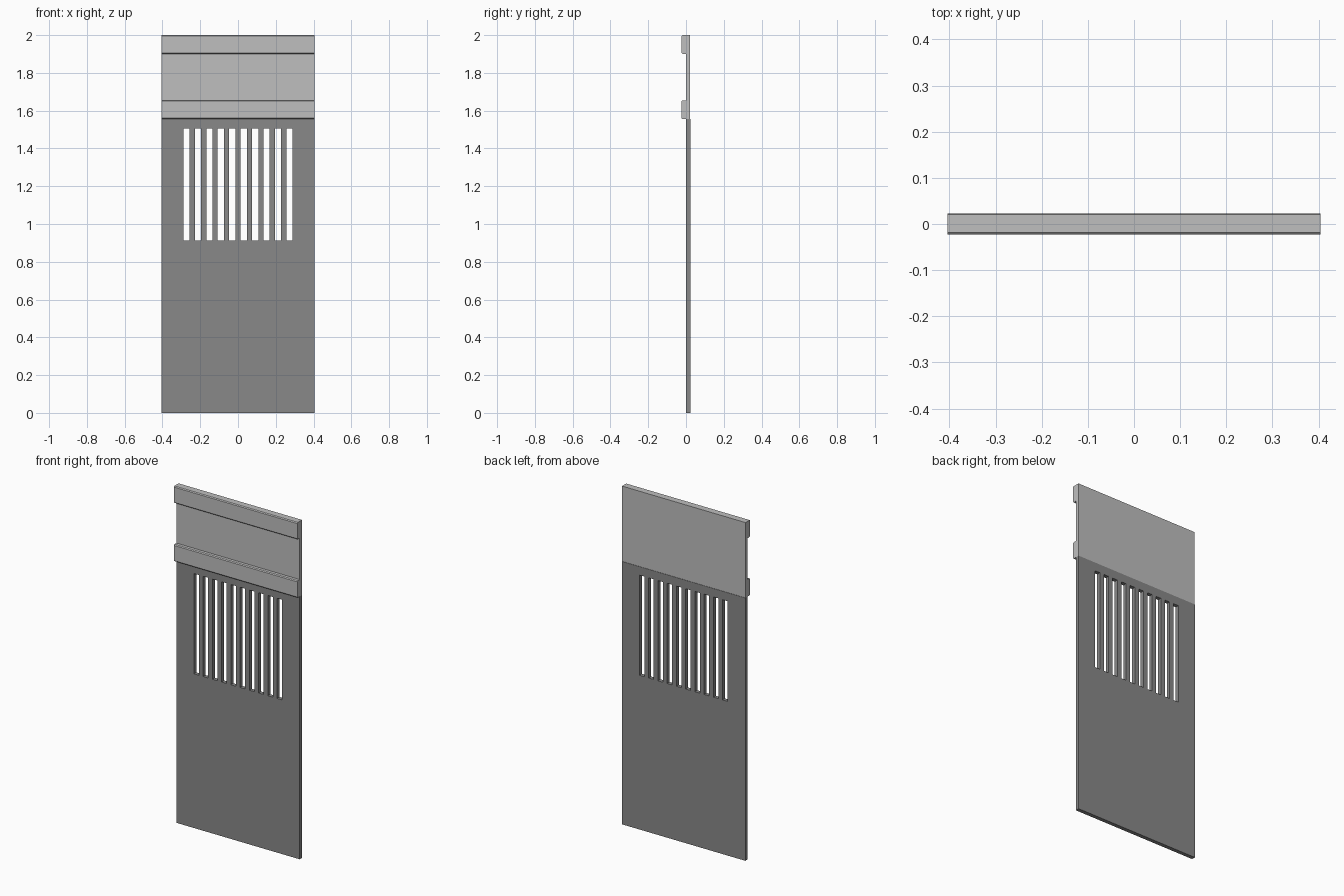
import bpy
import bmesh

cube = bpy.data.objects.get("Cube")
if cube:
    bpy.data.objects.remove(cube, do_unlink=True)

HALF_W = 0.404
DOOR_TOP = 1.555
BACK = 0.023


def make_material(name, value):
    mat = bpy.data.materials.new(name)
    mat.use_nodes = True
    colour = (value, value, value, 1.0)
    mat.diffuse_color = colour
    mat.node_tree.nodes["Principled BSDF"].inputs["Base Color"].default_value = colour
    return mat


def finish(bm, name, mat):
    bmesh.ops.recalc_face_normals(bm, faces=bm.faces)
    mesh = bpy.data.meshes.new(name)
    bm.to_mesh(mesh)
    bm.free()
    mesh.materials.append(mat)
    obj = bpy.data.objects.new(name, mesh)
    bpy.context.collection.objects.link(obj)
    return obj


def extrude_profile(name, points, mat):
    """Sweep a (y, z) profile across the full width."""
    bm = bmesh.new()
    face = bm.faces.new([bm.verts.new((-HALF_W, y, z)) for y, z in points])
    new = bmesh.ops.extrude_face_region(bm, geom=[face])["geom"]
    verts = [g for g in new if isinstance(g, bmesh.types.BMVert)]
    bmesh.ops.translate(bm, verts=verts, vec=(2 * HALF_W, 0, 0))
    return finish(bm, name, mat)


light_grey = make_material("light grey", 0.52)
dark_grey = make_material("dark grey", 0.25)

# Header: flat board with a chamfered rail along its top and bottom
FRONT, CHAMFER = -0.023, 0.005


def rail(top, bottom):
    return [(FRONT + CHAMFER, top), (FRONT, top - CHAMFER),
            (FRONT, bottom + CHAMFER), (FRONT + CHAMFER, bottom)]


profile = [(0.021, 2.0)] + rail(2.0, 1.9) + [(0.0, 1.9), (0.0, 1.655)]
profile += rail(1.655, DOOR_TOP) + [(0.021, DOOR_TOP)]
extrude_profile("header", profile, light_grey)

# Door: slab with a row of open slots, laid out as a grid of cells
SLOTS, PITCH, SLOT_W = 10, 0.0605, 0.033
SLOT_BOTTOM, SLOT_TOP = 0.912, 1.505

xs = [-HALF_W]
for i in range(SLOTS):
    centre = (i - (SLOTS - 1) / 2) * PITCH
    xs += [centre - SLOT_W / 2, centre + SLOT_W / 2]
xs.append(HALF_W)
zs = [0.0, SLOT_BOTTOM, SLOT_TOP, DOOR_TOP]

bm = bmesh.new()
grid = [[bm.verts.new((x, 0.0, z)) for z in zs] for x in xs]
for i in range(len(xs) - 1):
    for j in range(len(zs) - 1):
        if j == 1 and i % 2 == 1:
            continue  # open slot
        bm.faces.new((grid[i][j], grid[i + 1][j],
                      grid[i + 1][j + 1], grid[i][j + 1]))
new = bmesh.ops.extrude_face_region(bm, geom=bm.faces[:], use_keep_orig=True)["geom"]
back = [g for g in new if isinstance(g, bmesh.types.BMVert)]
bmesh.ops.translate(bm, verts=back, vec=(0, BACK, 0))
finish(bm, "slotted_door", dark_grey)
